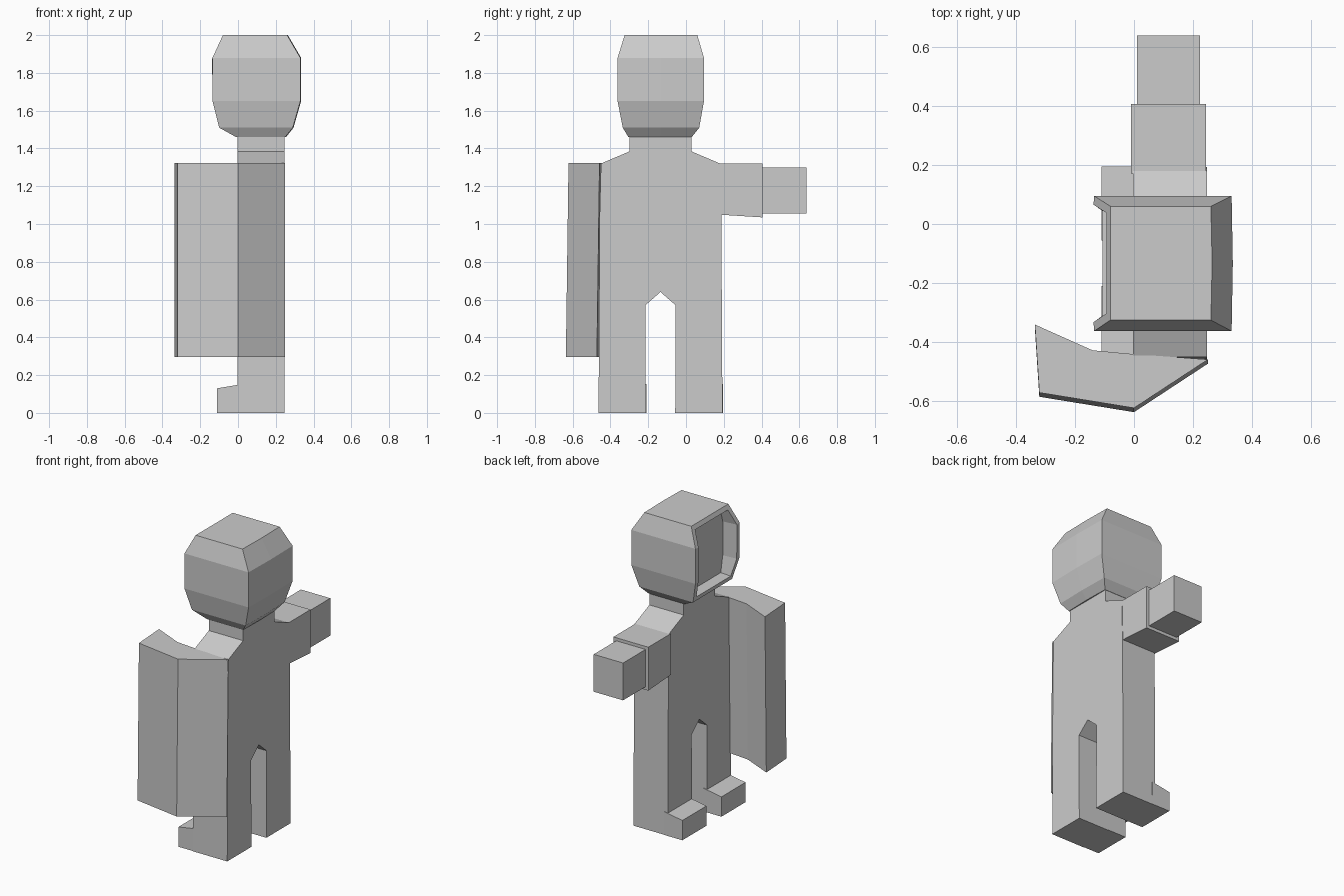
import bpy, bmesh
from mathutils import Vector

if "Cube" in bpy.data.objects:
    bpy.data.objects.remove(bpy.data.objects["Cube"])


def finish(bm, name):
    bmesh.ops.recalc_face_normals(bm, faces=bm.faces[:])
    me = bpy.data.meshes.new(name)
    bm.to_mesh(me)
    bm.free()
    ob = bpy.data.objects.new(name, me)
    bpy.context.collection.objects.link(ob)
    return ob


def prism(name, pts, to3d, a, b):
    """Extrude a 2D profile from a to b; to3d maps (u, v, w) to a position."""
    bm = bmesh.new()
    lo = [bm.verts.new(to3d(u, v, a)) for u, v in pts]
    hi = [bm.verts.new(to3d(u, v, b)) for u, v in pts]
    n = len(pts)
    for i in range(n):
        j = (i + 1) % n
        bm.faces.new((lo[i], lo[j], hi[j], hi[i]))
    bm.faces.new(lo[::-1])
    bm.faces.new(hi)
    return finish(bm, name)


def along_x(y, z, x):
    return (x, y, z)


def along_y(x, z, y):
    return (x, y, z)


# Torso, legs and neck in one silhouette
MID = -0.135
half = [(0.06, 1.47), (0.163, 1.46), (0.163, 1.385), (0.315, 1.32),
        (0.322, 1.05), (0.328, 0.0), (0.078, 0.0), (0.08, 0.57)]
outline = ([(MID + d, z) for d, z in half] + [(MID, 0.64)]
           + [(MID - d, z) for d, z in reversed(half)])
prism("body", outline, along_x, -0.003, 0.246)

# Feet
for side, y in (("right", -0.055), ("left", -0.46)):
    prism(side + "_foot", [(-0.11, 0), (0.02, 0), (0.02, 0.152), (-0.11, 0.13)],
          along_y, y, y + 0.25)

# Outstretched arm and hand
prism("arm", [(0.17, 1.05), (0.405, 1.035), (0.405, 1.32), (0.17, 1.32)],
      along_x, -0.01, 0.243)
prism("hand", [(0.39, 1.055), (0.638, 1.055), (0.638, 1.30), (0.39, 1.30)],
      along_x, 0.01, 0.223)

# Bent shield, leaning slightly outward at the bottom
shield = [(-0.335, -0.34), (-0.32, -0.57), (0.0, -0.622), (0.25, -0.458),
          (0.0, -0.44), (-0.14, -0.427)]
prism("shield", shield,
      lambda x, y, z: (x, y - (0.014 if z < 1 else 0), z), 0.295, 1.322)

# Helmet: stacked rings (z, x0, x1, y0, y1)
rings = [(1.46, -0.01, 0.25, -0.305, 0.03),
         (1.51, -0.10, 0.29, -0.335, 0.07),
         (1.65, -0.135, 0.33, -0.362, 0.095),
         (1.88, -0.135, 0.33, -0.362, 0.095),
         (2.00, -0.08, 0.26, -0.325, 0.06)]
bm = bmesh.new()
loops = []
for z, x0, x1, y0, y1 in rings:
    ym = (y0 + y1) / 2
    loops.append([bm.verts.new(p) for p in (
        (x0, y0, z), (x1, y0, z), (x1 + 0.004, ym, z), (x1, y1, z), (x0, y1, z))])
front = []
for k in range(len(loops) - 1):
    for i in range(5):
        j = (i + 1) % 5
        f = bm.faces.new((loops[k][i], loops[k][j], loops[k + 1][j], loops[k + 1][i]))
        if i == 4 and k > 0:
            front.append(f)
bm.faces.new(loops[0][::-1])
bm.faces.new(loops[-1])
bmesh.ops.recalc_face_normals(bm, faces=bm.faces[:])
# Recessed face opening
bmesh.ops.inset_region(bm, faces=front, thickness=0.03, use_even_offset=True)
bmesh.ops.inset_region(bm, faces=front, thickness=0.008, use_even_offset=True)
for v in {v for f in front for v in f.verts}:
    v.co.x = -0.04
finish(bm, "helmet")
